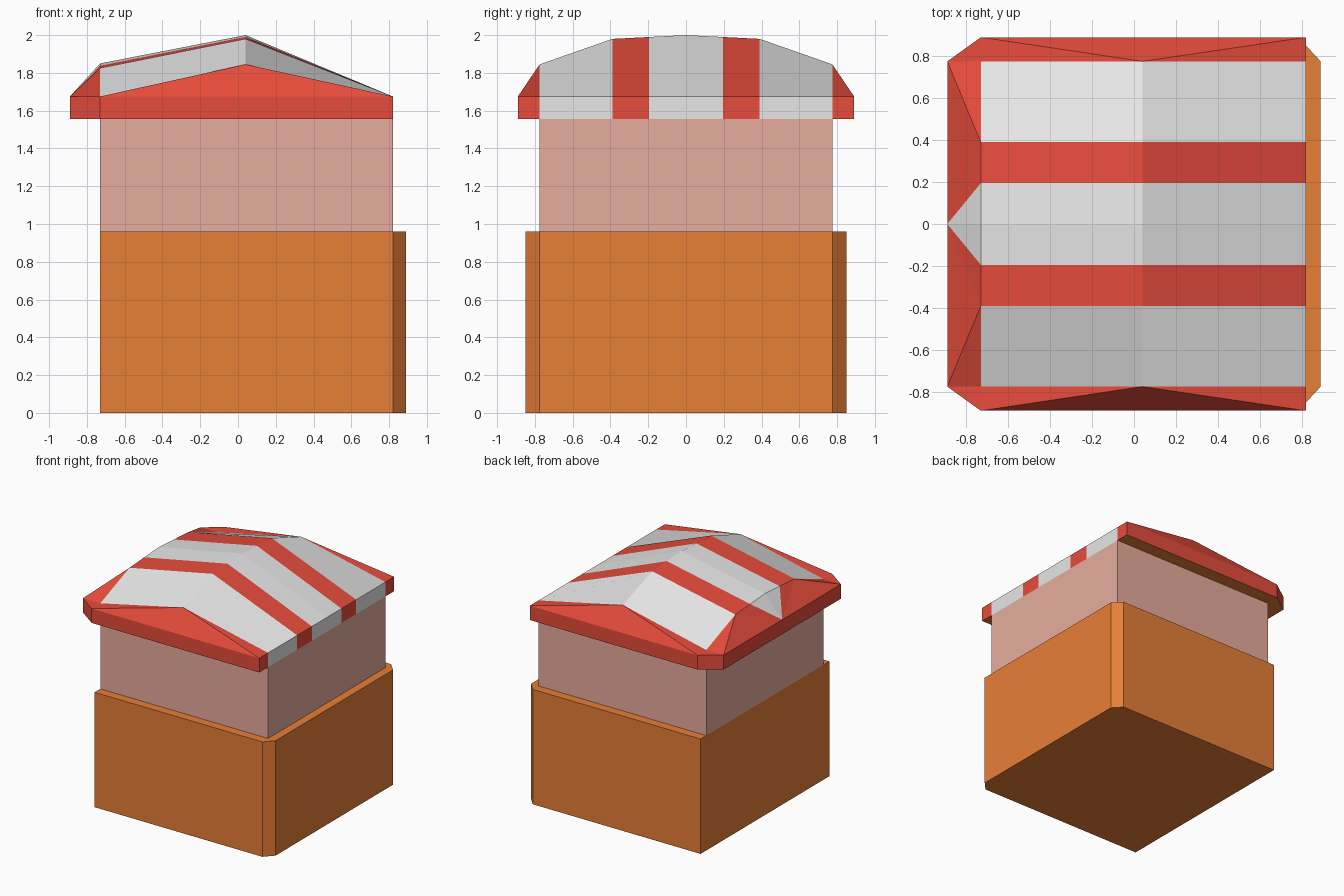
import bpy, bmesh

cube = bpy.data.objects.get("Cube")
if cube:
    bpy.data.objects.remove(cube, do_unlink=True)


def material(name, rgb):
    m = bpy.data.materials.new(name)
    m.use_nodes = True
    m.diffuse_color = (*rgb, 1)
    m.node_tree.nodes["Principled BSDF"].inputs["Base Color"].default_value = (*rgb, 1)
    return m


orange = material("orange", (0.80, 0.209, 0.037))
pink = material("dusty_pink", (0.80, 0.413, 0.342))
red = material("red", (0.80, 0.072, 0.045))
white = material("off_white", (0.80, 0.80, 0.80))


def finish(name, bm, mats):
    bmesh.ops.remove_doubles(bm, verts=bm.verts, dist=0.0005)
    bmesh.ops.recalc_face_normals(bm, faces=bm.faces)
    mesh = bpy.data.meshes.new(name)
    bm.to_mesh(mesh)
    bm.free()
    for m in mats:
        mesh.materials.append(m)
    ob = bpy.data.objects.new(name, mesh)
    bpy.context.collection.objects.link(ob)
    return ob


def add_face(bm, points, mat=0):
    f = bm.faces.new([bm.verts.new(p) for p in points])
    f.material_index = mat


def prism(name, outline, z0, z1, mat):
    bm = bmesh.new()
    add_face(bm, [(x, y, z0) for x, y in outline])
    r = bmesh.ops.extrude_face_region(bm, geom=bm.faces[:])
    for v in r["geom"]:
        if isinstance(v, bmesh.types.BMVert):
            v.co.z = z1
    return finish(name, bm, [mat])


BACK, RIDGE, EDGE, TIP = -0.73, 0.04, 0.82, 0.89   # x stations
SIDE, EAVE = 0.775, 0.89                           # half widths
Z0, Z1 = 1.555, 1.675                              # fascia heights

# Lower block with bevelled corners on the +x side
prism("base_block", [(BACK, -0.85), (EDGE, -0.85), (TIP, -SIDE),
                     (TIP, SIDE), (EDGE, 0.85), (BACK, 0.85)], 0, 0.96, orange)

# Upper walls
prism("upper_walls", [(BACK, -SIDE), (EDGE, -SIDE), (EDGE, SIDE), (BACK, SIDE)],
      0.96, Z0, pink)

# Striped awning roof
RED, WHITE, UNDER = 0, 1, 2
stripe_y = [-SIDE, -0.39, -0.195, 0, 0.195, 0.39, SIDE]
stripe_mat = [WHITE, RED, WHITE, WHITE, RED, WHITE]
ridge_z = {0: 2.0, 0.195: 1.99, 0.39: 1.98, SIDE: 1.845}
back_z = {0: 1.85, 0.195: 1.8375, 0.39: 1.825, SIDE: Z1}


def back(y):
    return (BACK, y, back_z[abs(y)])


def ridge(y):
    return (RIDGE, y, ridge_z[abs(y)])


def eave(x, y):
    return (x, y, Z1)


bm = bmesh.new()

# Striped slopes on both sides of the ridge
for a, b, m in zip(stripe_y, stripe_y[1:], stripe_mat):
    add_face(bm, [back(a), ridge(a), ridge(b), back(b)], m)
    add_face(bm, [ridge(a), eave(EDGE, a), eave(EDGE, b), ridge(b)], m)

# Gable ends, corner ledges and hipped side, mirrored in y
for s in (-1, 1):
    w, e = s * SIDE, s * EAVE
    tip, mid = eave(-TIP, w), eave(-TIP, 0)
    outer, inner = back(s * 0.39), back(s * 0.195)
    add_face(bm, [eave(BACK, e), eave(EDGE, e), ridge(w)])
    for x in (BACK, EDGE):
        add_face(bm, [eave(x, e), eave(x, w), ridge(w)])
    add_face(bm, [tip, eave(BACK, e), back(w)])
    add_face(bm, [tip, back(w), outer])
    add_face(bm, [tip, outer, mid])
    add_face(bm, [mid, outer, inner])
    add_face(bm, [mid, inner, back(0)], WHITE)

# Fascia band and underside
outline = [(EDGE, y) for y in [-EAVE] + stripe_y + [EAVE]]
outline += [(BACK, EAVE), (-TIP, SIDE), (-TIP, 0), (-TIP, -SIDE), (BACK, -EAVE)]
for i, (p, q) in enumerate(zip(outline, outline[1:] + outline[:1])):
    m = stripe_mat[i - 1] if 1 <= i <= len(stripe_mat) else RED
    add_face(bm, [(*p, Z0), (*q, Z0), (*q, Z1), (*p, Z1)], m)
add_face(bm, [(x, y, Z0) for x, y in outline], UNDER)

finish("awning_roof", bm, [red, white, orange])
